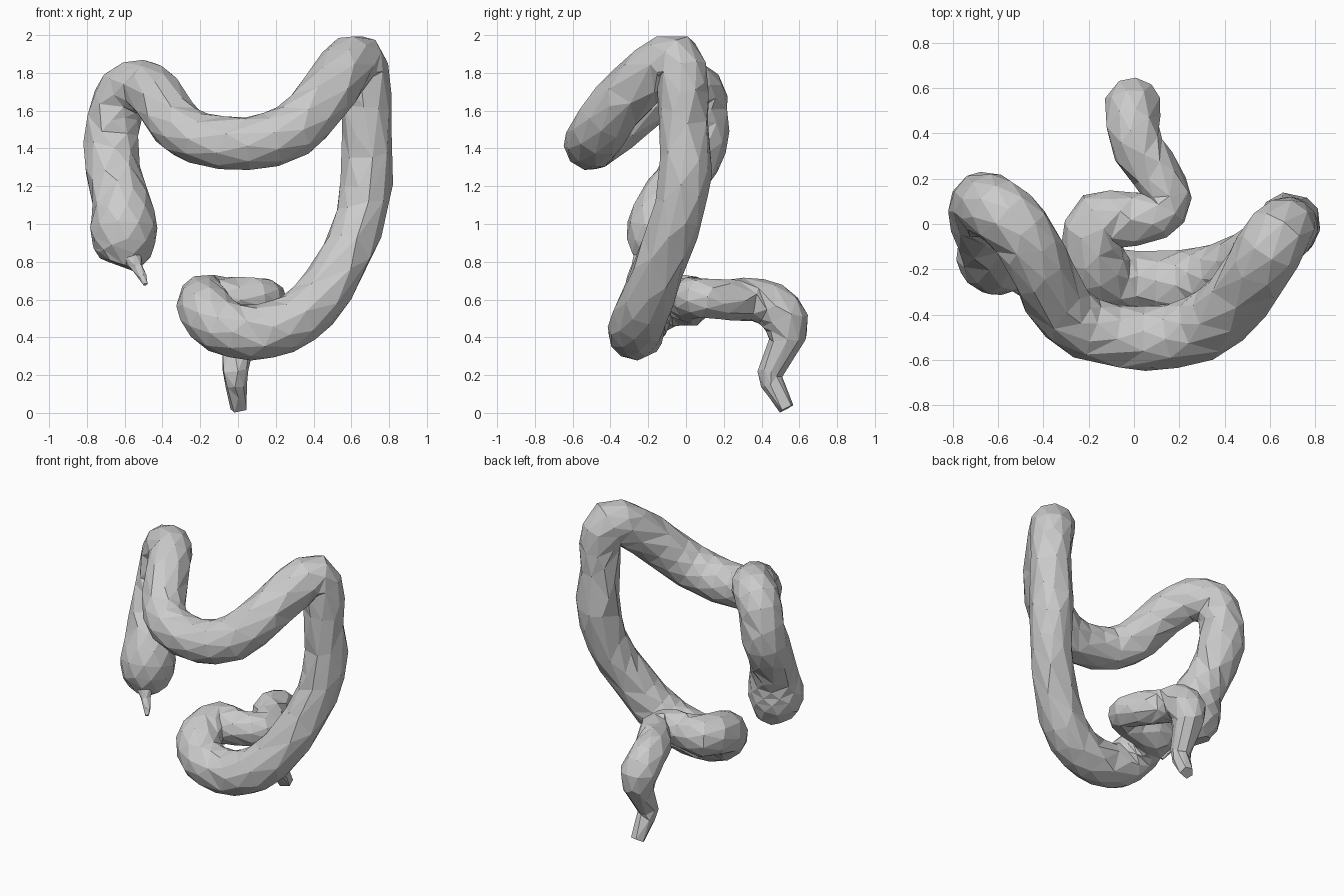
import bpy, bmesh, math
from mathutils import Vector


def smooth_path(points, steps):
    """Catmull-Rom through (x, y, z, radius) points."""
    p = [Vector(q) for q in points]
    p = [2 * p[0] - p[1]] + p + [2 * p[-1] - p[-2]]
    out = []
    for i in range(1, len(p) - 2):
        a, b, c, d = p[i - 1:i + 3]
        for s in range(steps):
            t = s / steps
            out.append(0.5 * (2 * b + (c - a) * t + (2 * a - 5 * b + 4 * c - d) * t ** 2
                              + (3 * b - a - 3 * c + d) * t ** 3))
    return out + [p[-2]]


def tube(name, points, sides=10, steps=2, keep=0.65):
    path = smooth_path(points, steps)
    bm = bmesh.new()
    rings, normal, last = [], None, None
    for i, q in enumerate(path):
        tan = (path[min(i + 1, len(path) - 1)].xyz - path[max(i - 1, 0)].xyz).normalized()
        if last is None:
            normal = tan.orthogonal().normalized()
        else:
            normal = last.rotation_difference(tan) @ normal
        normal = (normal - tan * normal.dot(tan)).normalized()
        side, last = tan.cross(normal), tan
        twist = (i % 2) * math.pi / sides
        angles = [2 * math.pi * k / sides + twist for k in range(sides)]
        rings.append([bm.verts.new(q.xyz + q.w * (math.cos(a) * normal + math.sin(a) * side))
                      for a in angles])
    # staggered rings joined by triangles
    for i, (a, b) in enumerate(zip(rings, rings[1:])):
        for k in range(sides):
            n = (k + 1) % sides
            if i % 2 == 0:
                bm.faces.new((a[k], a[n], b[k]))
                bm.faces.new((a[n], b[n], b[k]))
            else:
                bm.faces.new((a[k], a[n], b[n]))
                bm.faces.new((a[k], b[n], b[k]))
    bm.faces.new(rings[0][::-1])
    bm.faces.new(rings[-1])
    bmesh.ops.recalc_face_normals(bm, faces=bm.faces)
    mesh = bpy.data.meshes.new(name)
    bm.to_mesh(mesh)
    bm.free()
    ob = bpy.data.objects.new(name, mesh)
    bpy.context.collection.objects.link(ob)
    if keep < 1:
        ob.modifiers.new("irregular_facets", 'DECIMATE').ratio = keep
    return ob


# Cecum pouch, ascending colon, hepatic flexure
ascending = [
    (-0.635, -0.15, 0.785, 0.10), (-0.615, -0.145, 0.85, 0.155), (-0.605, -0.135, 0.98, 0.18),
    (-0.62, -0.09, 1.12, 0.155), (-0.66, -0.01, 1.26, 0.145), (-0.67, 0.07, 1.42, 0.15),
    (-0.65, 0.085, 1.58, 0.143), (-0.60, 0.06, 1.70, 0.145), (-0.50, -0.03, 1.73, 0.14),
    (-0.42, -0.18, 1.67, 0.14), (-0.34, -0.34, 1.54, 0.14)]

# Transverse colon with splenic flexure
transverse = [
    (-0.21, -0.46, 1.455, 0.14), (0.05, -0.505, 1.425, 0.143), (0.29, -0.46, 1.495, 0.15),
    (0.45, -0.335, 1.66, 0.147), (0.56, -0.17, 1.815, 0.147), (0.635, -0.05, 1.86, 0.147)]

# Descending colon and sigmoid loop
descending = [
    (0.675, -0.015, 1.73, 0.135), (0.68, -0.015, 1.55, 0.13), (0.685, 0.0, 1.30, 0.14),
    (0.65, -0.045, 1.04, 0.135), (0.555, -0.135, 0.80, 0.137), (0.40, -0.22, 0.57, 0.145),
    (0.24, -0.26, 0.46, 0.148), (0.07, -0.265, 0.425, 0.148), (-0.09, -0.255, 0.46, 0.148),
    (-0.17, -0.19, 0.545, 0.148)]

# Rectum and anal canal
rectum = [
    (-0.185, -0.085, 0.59, 0.135), (-0.15, 0.01, 0.595, 0.14), (-0.03, 0.02, 0.60, 0.12),
    (0.10, 0.04, 0.61, 0.11), (0.15, 0.11, 0.605, 0.105), (0.10, 0.22, 0.60, 0.11),
    (0.02, 0.33, 0.60, 0.115), (-0.005, 0.45, 0.575, 0.12), (-0.005, 0.53, 0.48, 0.122),
    (-0.005, 0.52, 0.36, 0.088), (-0.015, 0.445, 0.21, 0.067), (-0.005, 0.48, 0.12, 0.054),
    (0.005, 0.53, 0.022, 0.044)]

tube("colon", ascending + transverse + descending + rectum)

# Appendix
tube("appendix", [
    (-0.57, -0.22, 0.84, 0.06), (-0.535, -0.26, 0.77, 0.032),
    (-0.505, -0.29, 0.72, 0.023), (-0.49, -0.31, 0.68, 0.012)], sides=6, steps=1, keep=1)
